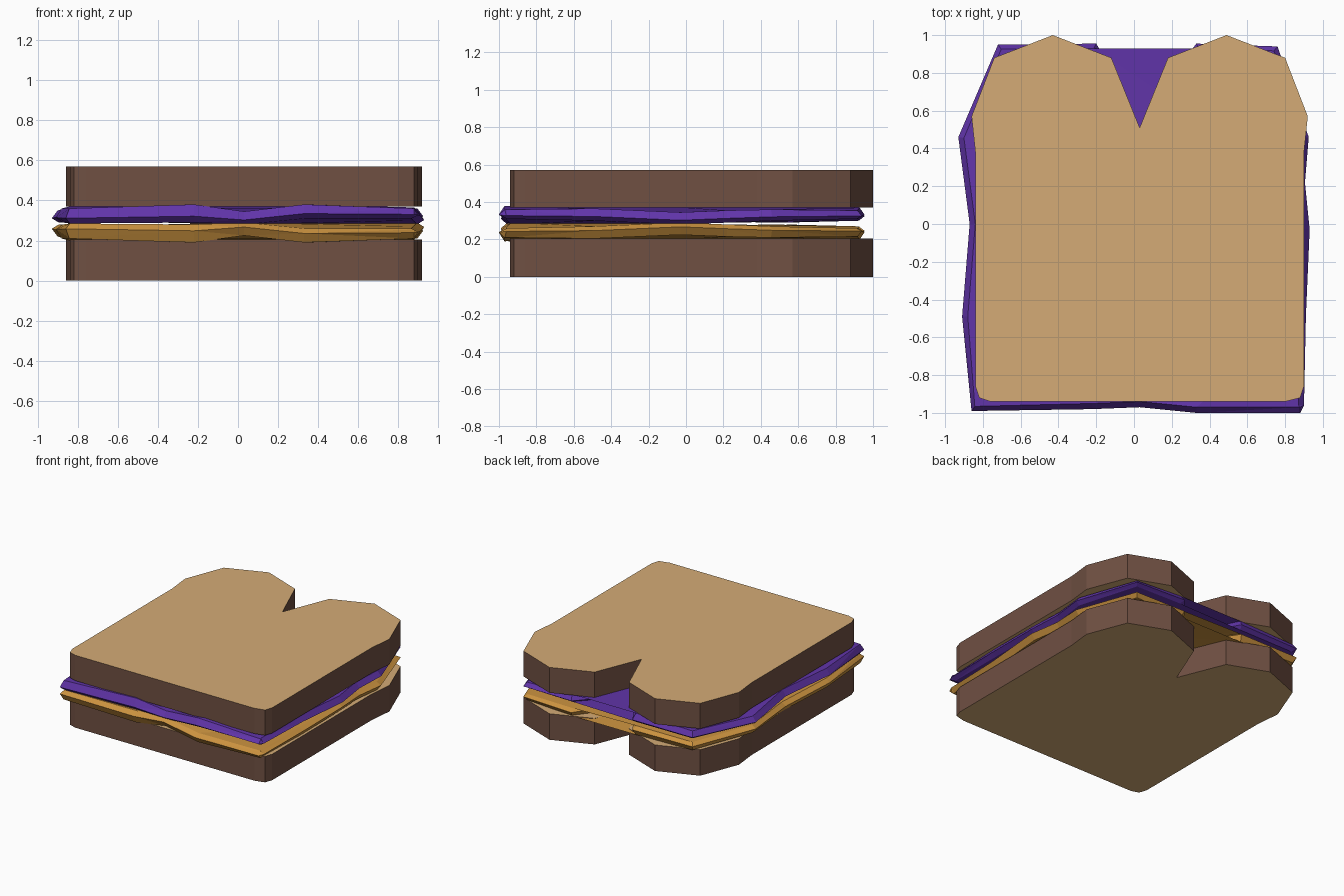
import bpy, bmesh
from mathutils import Vector

if "Cube" in bpy.data.objects:
    bpy.data.objects.remove(bpy.data.objects["Cube"])


def material(name, rgb):
    m = bpy.data.materials.new(name)
    m.diffuse_color = (*rgb, 1)
    m.use_nodes = True
    m.node_tree.nodes["Principled BSDF"].inputs["Base Color"].default_value = m.diffuse_color
    return m


def finish(name, bm, mats):
    bmesh.ops.recalc_face_normals(bm, faces=bm.faces)
    me = bpy.data.meshes.new(name)
    bm.to_mesh(me)
    bm.free()
    for m in mats:
        me.materials.append(m)
    ob = bpy.data.objects.new(name, me)
    bpy.context.collection.objects.link(ob)
    return ob


def loft(rings):
    """Skin a stack of closed rings and cap both ends."""
    bm = bmesh.new()
    rows = [[bm.verts.new(p) for p in ring] for ring in rings]
    n = len(rows[0])
    for a, b in zip(rows, rows[1:]):
        for i in range(n):
            j = (i + 1) % n
            bm.faces.new((a[i], a[j], b[j], b[i]))
    caps = [bm.faces.new(rows[0]), bm.faces.new(rows[-1])]
    return bm, caps


crumb = material("crumb", (0.66, 0.41, 0.18))
crust = material("crust", (0.16, 0.08, 0.055))
jam_mat = material("jam", (0.12, 0.035, 0.40))
nut_mat = material("nut_butter", (0.60, 0.29, 0.05))

# Bread slices: two-lobed outline, crust on the sides, crumb on both faces
BREAD = [(-.43, 1), (-.74, .88), (-.86, .57), (-.84, .38), (-.84, -.86),
         (-.82, -.92), (-.76, -.94), (.80, -.94), (.88, -.92), (.90, -.86),
         (.90, .38), (.92, .57), (.80, .88), (.49, 1), (.18, .88),
         (.03, .51), (-.12, .88)]


def bread(name, z0, z1):
    bm, caps = loft([[(x, y, z) for x, y in BREAD] for z in (z0, z1)])
    for f in bm.faces:
        f.material_index = 0 if f in caps else 1
    finish(name, bm, [crumb, crust])


bread("bottom_bread", 0, .205)
bread("top_bread", .37, .57)

# Spread layers: wavy rim given as x, y, top, bottom
RIM = [(-.72, .95, .36, .30), (-.93, .46, .35, .29), (-.87, 0, .37, .30),
       (-.91, -.49, .36, .29), (-.86, -.99, .36, .285), (-.22, -.98, .38, .29),
       (.03, -.97, .345, .28), (.33, -1, .38, .31), (.88, -1, .36, .315),
       (.90, -.96, .36, .31), (.91, -.49, .365, .30), (.93, -.03, .345, .28),
       (.905, .22, .355, .29), (.925, .46, .36, .30), (.76, .94, .355, .31),
       (.33, .955, .37, .31), (.03, .57, .35, .29), (-.20, .955, .37, .30)]


def spread(name, mat, flip):
    def ring(inset, t):
        pts = []
        for i, (x, y, top, bot) in enumerate(RIM):
            # step inward along the rim's corner normal
            a, b = Vector(RIM[i - 1][:2]), Vector(RIM[(i + 1) % len(RIM)][:2])
            d = (b - a).normalized()
            z = bot + (top - bot) * t
            pts.append((x - d.y * inset, y + d.x * inset,
                        .57 - z if flip else z))
        return pts
    bm, caps = loft([ring(.035, 0), ring(0, .35), ring(.03, 1)])
    bmesh.ops.triangulate(bm, faces=bm.faces[:])
    finish(name, bm, [mat])


spread("jam_layer", jam_mat, False)
spread("nut_butter_layer", nut_mat, True)
